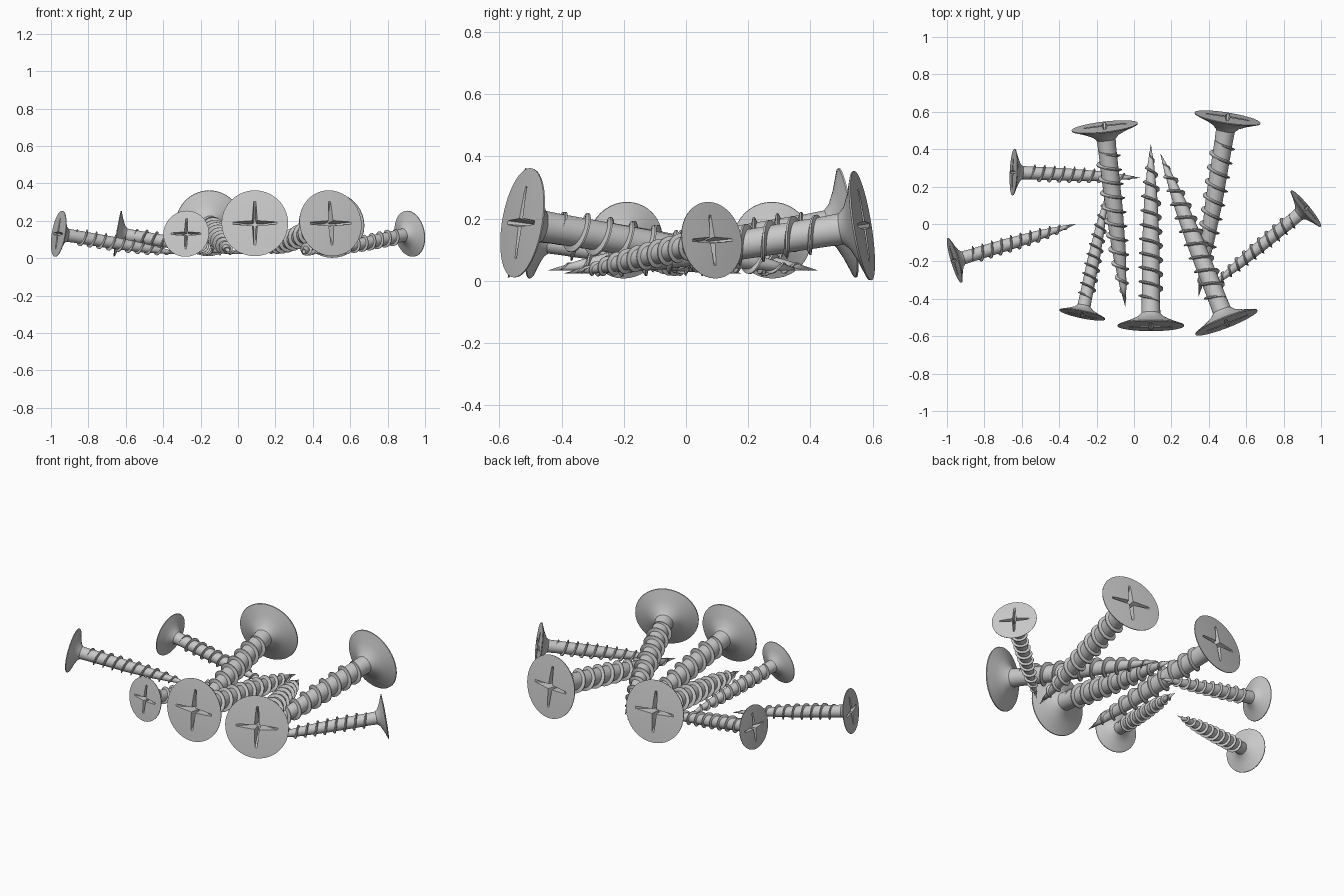
import bpy, bmesh, math
from mathutils import Vector

if "Cube" in bpy.data.objects:
    bpy.data.objects.remove(bpy.data.objects["Cube"])

steel = bpy.data.materials.new("steel_grey")
steel.diffuse_color = (0.58, 0.58, 0.58, 1)
steel.use_nodes = True
steel.node_tree.nodes["Principled BSDF"].inputs["Base Color"].default_value = steel.diffuse_color

# Screw profile, head at z = 0 and tip pointing down
PROFILE = [(0.0, 0.006), (0.09, 0.005), (0.178, 0.0), (0.177, -0.005), (0.115, -0.028),
           (0.07, -0.05), (0.051, -0.07), (0.049, -0.12), (0.046, -0.45),
           (0.036, -0.68), (0.018, -0.87), (0.0, -0.985)]
SIDES = 40


def shank_radius(z):
    pts = PROFILE[6:]
    for (r0, z0), (r1, z1) in zip(pts, pts[1:]):
        if z0 >= z >= z1:
            return r0 + (r1 - r0) * (z - z0) / (z1 - z0)
    return 0.0


def lathe(bm):
    rings = []
    for r, z in PROFILE:
        n = 1 if r == 0 else SIDES
        rings.append([bm.verts.new((r * math.cos(2 * math.pi * i / SIDES),
                                    r * math.sin(2 * math.pi * i / SIDES), z)) for i in range(n)])
    for a, b in zip(rings, rings[1:]):
        for i in range(SIDES):
            j = (i + 1) % SIDES
            if len(a) == 1:
                bm.faces.new((a[0], b[i], b[j]))
            elif len(b) == 1:
                bm.faces.new((a[i], b[0], a[j]))
            else:
                bm.faces.new((a[i], b[i], b[j], a[j]))


def thread(bm, start=-0.125, end=-0.95, pitch=0.077, steps=24):
    # helical ridge with a small triangular section
    count = int((start - end) / pitch * steps)
    prev = None
    for k in range(count + 1):
        z = start - pitch * k / steps
        a = 2 * math.pi * k / steps
        r = shank_radius(z)
        grow = min(1, k / 12, (count - k) / 30)
        w = 0.010 * min(1, grow + 0.2)
        crest = r + 0.018 * grow * min(1, 0.35 + r / 0.05)
        base = max(r - 0.006, 0.001)
        sec = [(base, z + w), (crest, z + 0.003), (crest, z - 0.003), (base, z - w)]
        cur = [bm.verts.new((q * math.cos(a), q * math.sin(a), h)) for q, h in sec]
        if prev:
            for i in range(4):
                j = (i + 1) % 4
                bm.faces.new((prev[i], prev[j], cur[j], cur[i]))
        else:
            bm.faces.new(cur)
        prev = cur
    bm.faces.new(prev[::-1])


def finish(bm, name):
    bmesh.ops.recalc_face_normals(bm, faces=bm.faces)
    me = bpy.data.meshes.new(name)
    bm.to_mesh(me)
    bm.free()
    me.materials.append(steel)
    ob = bpy.data.objects.new(name, me)
    bpy.context.collection.objects.link(ob)
    return ob


def slot_cutter(name, turn):
    # tapered arm pair of the cross recess: wide above the head, short at its floor
    bm = bmesh.new()
    levels = []
    for z, length, width in ((0.02, 0.142, 0.016), (-0.055, 0.03, 0.008)):
        pts = [(length, 0.4 * width), (0, width), (-length, 0.4 * width),
               (-length, -0.4 * width), (0, -width), (length, -0.4 * width)]
        c, s = math.cos(turn), math.sin(turn)
        levels.append([bm.verts.new((x * c - y * s, x * s + y * c, z)) for x, y in pts])
    top, low = levels
    bm.faces.new(top)
    bm.faces.new(low[::-1])
    for i in range(6):
        j = (i + 1) % 6
        bm.faces.new((top[i], low[i], low[j], top[j]))
    ob = finish(bm, name)
    ob.hide_render = True
    return ob


# Screw body with cross recess cut in the head
bm = bmesh.new()
lathe(bm)
body = finish(bm, "screw_body")
cutters = [slot_cutter("slot_cutter_a", 0), slot_cutter("slot_cutter_b", math.pi / 2)]
for c in cutters:
    m = body.modifiers.new("slot", 'BOOLEAN')
    m.operation = 'DIFFERENCE'
    m.solver = 'EXACT'
    m.object = c
bpy.context.view_layer.update()
cut = bpy.data.meshes.new_from_object(body.evaluated_get(bpy.context.evaluated_depsgraph_get()))

# Shared screw mesh: cut body plus thread
bm = bmesh.new()
thread(bm)
bmesh.ops.recalc_face_normals(bm, faces=bm.faces)
bm.from_mesh(cut)
mesh = bpy.data.meshes.new("screw")
bm.to_mesh(mesh)
bm.free()
mesh.materials.append(steel)
for p in mesh.polygons:
    p.material_index = 0
for ob in cutters + [body]:
    bpy.data.objects.remove(ob)

# Scattered screws: head centre (x, y, z), tip (x, y), scale
SCREWS = [
    ("large_screw", (0.09, -0.545, 0.187), (0.09, 0.44), 1.0),
    ("large_screw", (-0.157, 0.52, 0.187), (-0.045, -0.45), 1.0),
    ("large_screw", (0.5, 0.568, 0.178), (0.345, -0.39), 1.0),
    ("large_screw", (0.495, -0.527, 0.187), (0.14, 0.38), 1.0),
    ("small_screw", (-0.645, 0.277, 0.131), (0.03, 0.247), 0.7),
    ("small_screw", (-0.96, -0.195, 0.131), (-0.31, 0.0), 0.7),
    ("small_screw", (-0.277, -0.485, 0.131), (-0.14, 0.18), 0.7),
    ("small_screw", (0.92, 0.083, 0.131), (0.396, -0.35), 0.7),
]
for i, (name, head, tip, scale) in enumerate(SCREWS):
    ob = bpy.data.objects.new(f"{name}_{i + 1}", mesh)
    bpy.context.collection.objects.link(ob)
    flat = Vector((head[0] - tip[0], head[1] - tip[1]))
    axis = Vector((flat.x, flat.y, flat.length * math.tan(math.radians(9))))
    ob.rotation_euler = axis.to_track_quat('Z', 'Y').to_euler()
    ob.location = head
    ob.scale = (scale,) * 3

# Smooth shading with sharp edges kept
bpy.ops.object.select_all(action='DESELECT')
first = bpy.context.collection.objects["large_screw_1"]
first.select_set(True)
bpy.context.view_layer.objects.active = first
bpy.ops.object.shade_smooth_by_angle(angle=math.radians(30))
